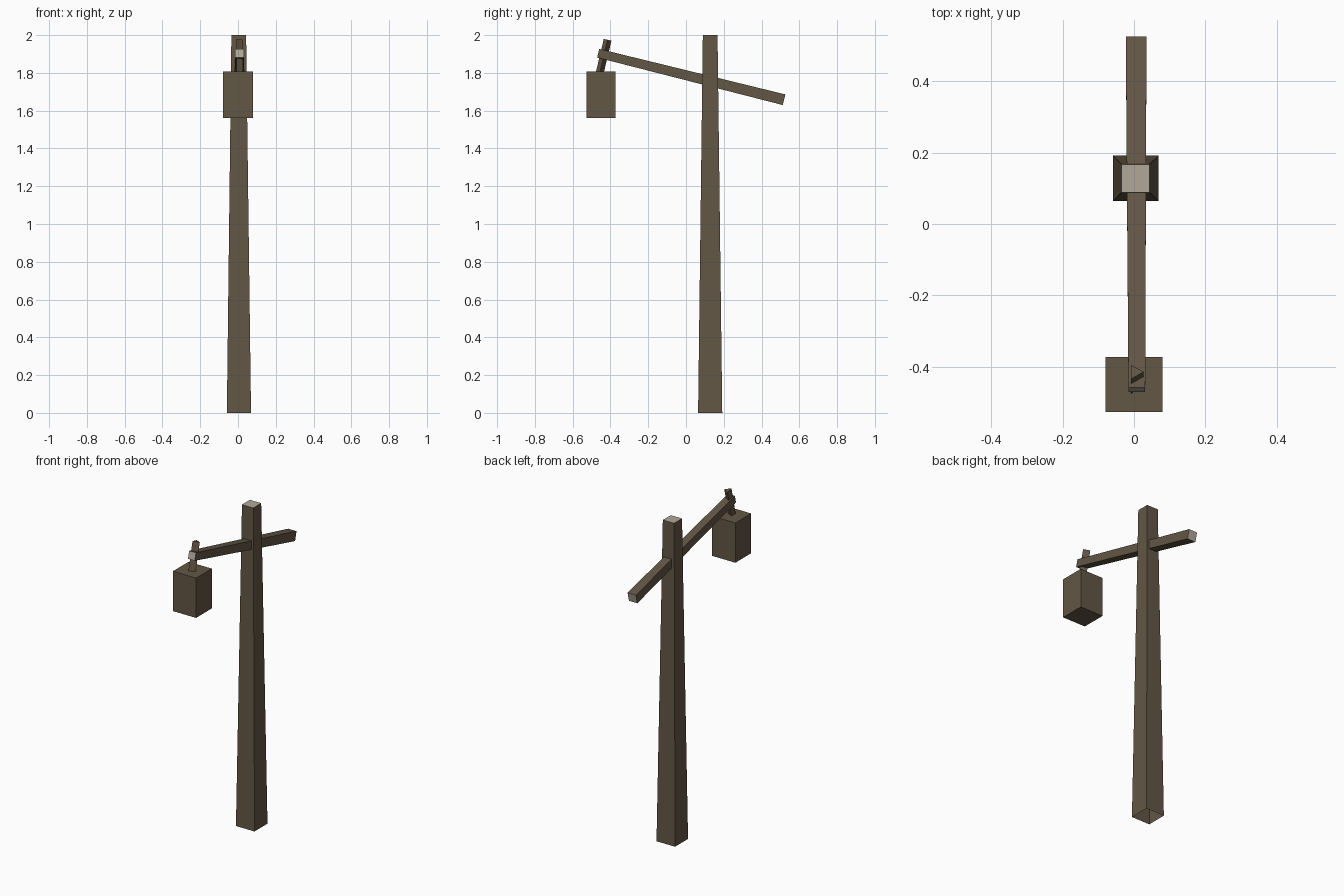
import bpy, bmesh, math
from mathutils import Vector

if "Cube" in bpy.data.objects:
    bpy.data.objects.remove(bpy.data.objects["Cube"])


def material(name, rgb):
    m = bpy.data.materials.new(name)
    m.diffuse_color = (*rgb, 1)
    m.use_nodes = True
    m.node_tree.nodes["Principled BSDF"].inputs["Base Color"].default_value = m.diffuse_color
    return m


WOOD = material("dark wood", (0.125, 0.095, 0.06))
CUT = material("pale cut wood", (0.44, 0.39, 0.32))


def finish(name, bm):
    me = bpy.data.meshes.new(name)
    bm.to_mesh(me)
    bm.free()
    me.materials.append(WOOD)
    me.materials.append(CUT)
    ob = bpy.data.objects.new(name, me)
    bpy.context.collection.objects.link(ob)
    return ob


def bar(name, start, end, r0, r1, sides=4, turn=math.pi / 4, caps=()):
    """Tapered bar from start to end; caps = {(end index, material index)}."""
    start, end = Vector(start), Vector(end)
    axis = (end - start).normalized()
    u = Vector((1, 0, 0))
    v = axis.cross(u)
    bm = bmesh.new()
    rings = []
    for centre, r in ((start, r0), (end, r1)):
        rings.append([bm.verts.new(centre + r * (u * math.cos(a) + v * math.sin(a)))
                      for a in (turn + math.tau * i / sides for i in range(sides))])
    for i in range(sides):
        j = (i + 1) % sides
        bm.faces.new((rings[0][i], rings[0][j], rings[1][j], rings[1][i]))
    for which, mat in caps:
        ring = rings[which] if which else rings[which][::-1]
        bm.faces.new(ring).material_index = mat
    return finish(name, bm)


R2 = math.sqrt(2)

# Tapered post, open underneath, pale cut top
bar("post", (0.005, 0.128, 0), (0.004, 0.128, 2), 0.064 * R2, 0.039 * R2,
    caps=[(1, 1)])

# Sloping cross beam with pale cut ends
bar("cross_beam", (0.006, 0.519, 1.658), (0.008, -0.465, 1.904),
    0.029 * R2, 0.0235 * R2, caps=[(0, 1), (1, 1)])

# Three-sided peg that holds the lantern
bar("hanging_peg", (0.003, -0.459, 1.79), (0.003, -0.415, 1.975), 0.024, 0.024,
    sides=3, turn=0, caps=[(0, 0), (1, 0)])

# Lantern box
bm = bmesh.new()
bmesh.ops.create_cube(bm, size=1)
bmesh.ops.scale(bm, verts=bm.verts, vec=(0.16, 0.155, 0.248))
bmesh.ops.translate(bm, verts=bm.verts, vec=(0, -0.45, 1.684))
finish("lantern", bm)
